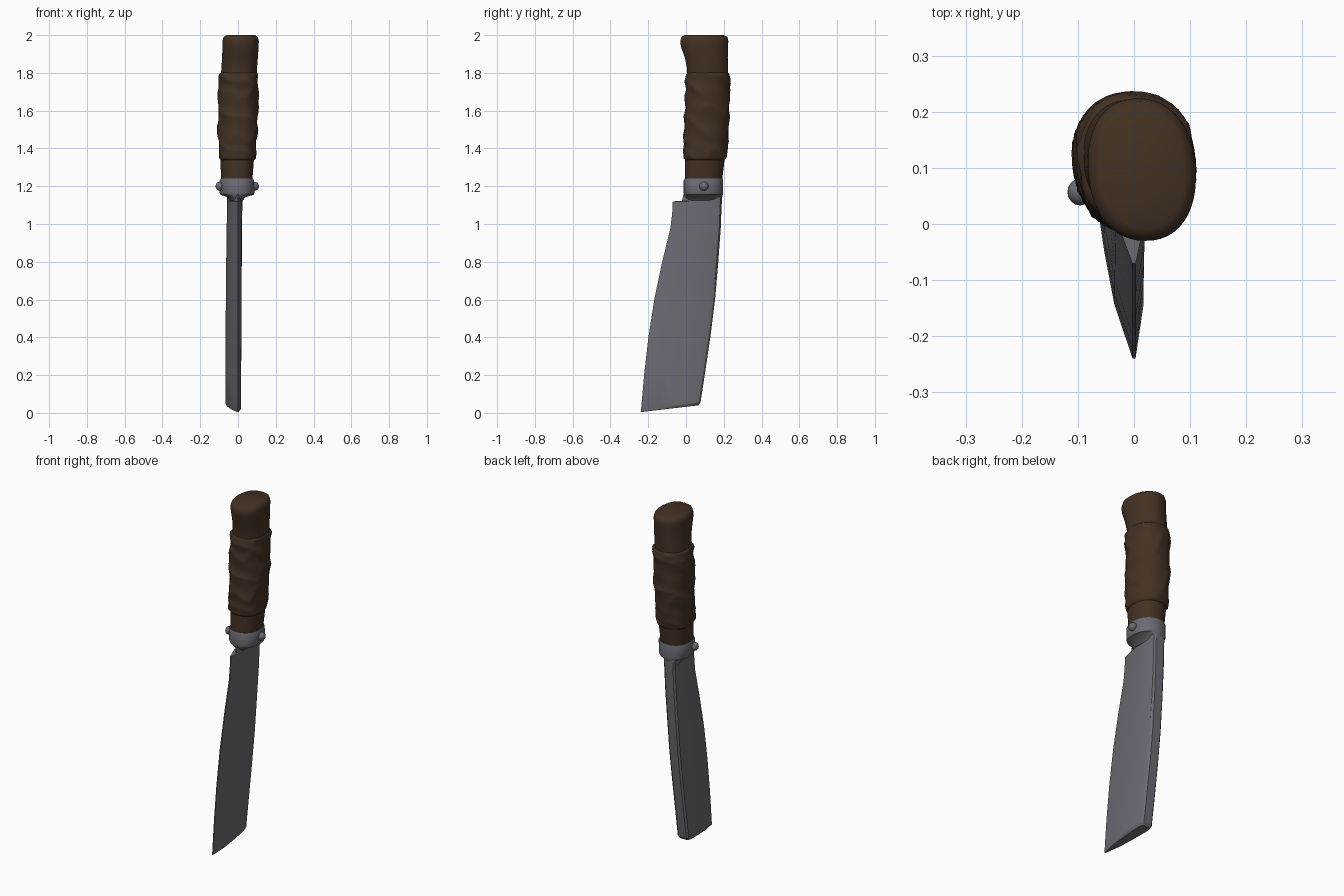
import bpy, bmesh, math
from mathutils import Vector

if "Cube" in bpy.data.objects:
    bpy.data.objects.remove(bpy.data.objects["Cube"])


def material(name, rgb):
    m = bpy.data.materials.new(name)
    m.use_nodes = True
    m.diffuse_color = (*rgb, 1)
    bsdf = m.node_tree.nodes["Principled BSDF"]
    bsdf.inputs["Base Color"].default_value = (*rgb, 1)
    bsdf.inputs["Roughness"].default_value = 0.7
    return m


steel = material("steel", (0.150, 0.147, 0.175))
leather = material("brown leather", (0.056, 0.031, 0.017))


def finish(bm, name, mat, angle=35):
    bmesh.ops.recalc_face_normals(bm, faces=bm.faces)
    mesh = bpy.data.meshes.new(name)
    bm.to_mesh(mesh)
    bm.free()
    mesh.materials.append(mat)
    obj = bpy.data.objects.new(name, mesh)
    bpy.context.collection.objects.link(obj)
    bpy.ops.object.select_all(action="DESELECT")
    obj.select_set(True)
    bpy.context.view_layer.objects.active = obj
    bpy.ops.object.shade_smooth_by_angle(angle=math.radians(angle))
    return obj


def loft(name, rings, mat, angle=35):
    """Skin a stack of equal-length point rings and cap both ends."""
    bm = bmesh.new()
    loops = [[bm.verts.new(p) for p in ring] for ring in rings]
    n = len(loops[0])
    for a, b in zip(loops, loops[1:]):
        for i in range(n):
            j = (i + 1) % n
            bm.faces.new((a[i], a[j], b[j], b[i]))
    bm.faces.new(loops[0])
    bm.faces.new(loops[-1])
    return finish(bm, name, mat, angle)


def sample(rows, z):
    """Smoothly interpolate the columns of a profile at height z."""
    for a, b in zip(rows, rows[1:]):
        if z <= b[0]:
            t = max(0, (z - a[0]) / (b[0] - a[0]))
            return [p + (q - p) * t for p, q in zip(a, b)]
    return rows[-1]


def oval(row, grow=lambda a, z: 0, n=48):
    """Rounded oval through the limits z, x0, x1, y0, y1."""
    z, x0, x1, y0, y1 = row
    pts = []
    for i in range(n):
        a = math.tau * i / n
        c, s = math.cos(a), math.sin(a)
        g = grow(a, z)
        px = math.copysign(abs(c) ** 0.9, c) * ((x1 - x0) / 2 + g)
        py = math.copysign(abs(s) ** 0.9, s) * ((y1 - y0) / 2 + g)
        pts.append(((x0 + x1) / 2 + px - 0.05 * py, (y0 + y1) / 2 + py, z))
    return pts


# Handle core with its flared butt
grip = [
    (1.22, -.088, .075, -.005, .190),
    (1.35, -.094, .085, -.006, .205),
    (1.50, -.098, .094, -.003, .220),
    (1.70, -.097, .100, .005, .224),
    (1.82, -.088, .100, .006, .222),
    (1.88, -.084, .105, -.006, .221),
    (1.94, -.082, .109, -.027, .223),
    (1.97, -.082, .110, -.030, .224),
    (1.99, -.076, .105, -.024, .219),
    (2.00, -.060, .090, -.008, .200),
]
loft("handle_core", [oval(r) for r in grip], leather, 60)


# Leather wrap: crossing diagonal folds over the middle of the handle
LOW, HIGH = 1.335, 1.805


def folds(a, z):
    edge = min(1, (z - LOW) / 0.012, (HIGH - z) / 0.012)
    one = 1 - abs(math.sin(a + 17 * z + 0.5 * math.sin(2 * a)))
    two = 1 - abs(math.sin(a - 12 * z + 0.7 * math.sin(3 * a + 5 * z)))
    fine = math.sin(2 * a + 60 * z) * 0.0012
    return -0.004 + edge * (0.009 + 0.008 * max(one, two) ** 2 + fine)


STEPS = 70
heights = [LOW + (HIGH - LOW) * i / STEPS for i in range(STEPS + 1)]
loft("leather_wrap", [oval(sample(grip, z), folds) for z in heights], leather, 70)

# Metal collar, narrowing to a neck around the blade
collar = [
    (1.125, -.045, .025, .010, .185),
    (1.142, -.055, .040, -.004, .192),
    (1.155, -.092, .082, -.010, .195),
    (1.165, -.097, .087, -.012, .196),
    (1.230, -.097, .085, -.012, .196),
    (1.240, -.092, .080, -.008, .193),
]
loft("collar", [oval(r) for r in collar], steel)

# Domed rivets on both sides of the collar
for side, x, y in (("left", .088, .095), ("right", -.096, .057)):
    bm = bmesh.new()
    bmesh.ops.create_uvsphere(bm, u_segments=16, v_segments=10, radius=0.024)
    for v in bm.verts:
        v.co = Vector((v.co.x * 0.95 + x, v.co.y + y, v.co.z + 1.2))
    finish(bm, side + "_rivet", steel, 60)

# Blade: wedge section lofted along the curved spine and edge.
# Columns: height at edge, rise at spine, spine y, edge y, spine x, thickness
stations = [
    (.004, .036, .066, -.240, -.030, .80),
    (.016, .040, .077, -.238, -.030, 1),
    (.20, .020, .102, -.222, -.030, 1),
    (.40, .010, .130, -.199, -.029, 1),
    (.60, 0, .154, -.168, -.027, 1),
    (.80, 0, .171, -.126, -.025, 1),
    (.98, 0, .184, -.082, -.022, 1),
    (1.06, 0, .187, -.073, -.021, 1),
    (1.12, 0, .190, -.070, -.020, 1),
    (1.122, 0, .190, -.022, -.020, 1),
    (1.17, 0, .188, -.010, -.020, 1),
]
# Half section: fraction from spine to edge, half thickness
half = [(0, .026), (.03, .036), (.10, .040), (.40, .035), (.70, .026), (1, .003)]
section = half + [(u, -t) for u, t in reversed(half)]
rings = []
for z, rise, spine, edge, sx, k in stations:
    rings.append([(sx * (1 - u) + t * k, spine + (edge - spine) * u,
                   z + rise * (1 - u)) for u, t in section])
loft("blade", rings, steel, 25)
